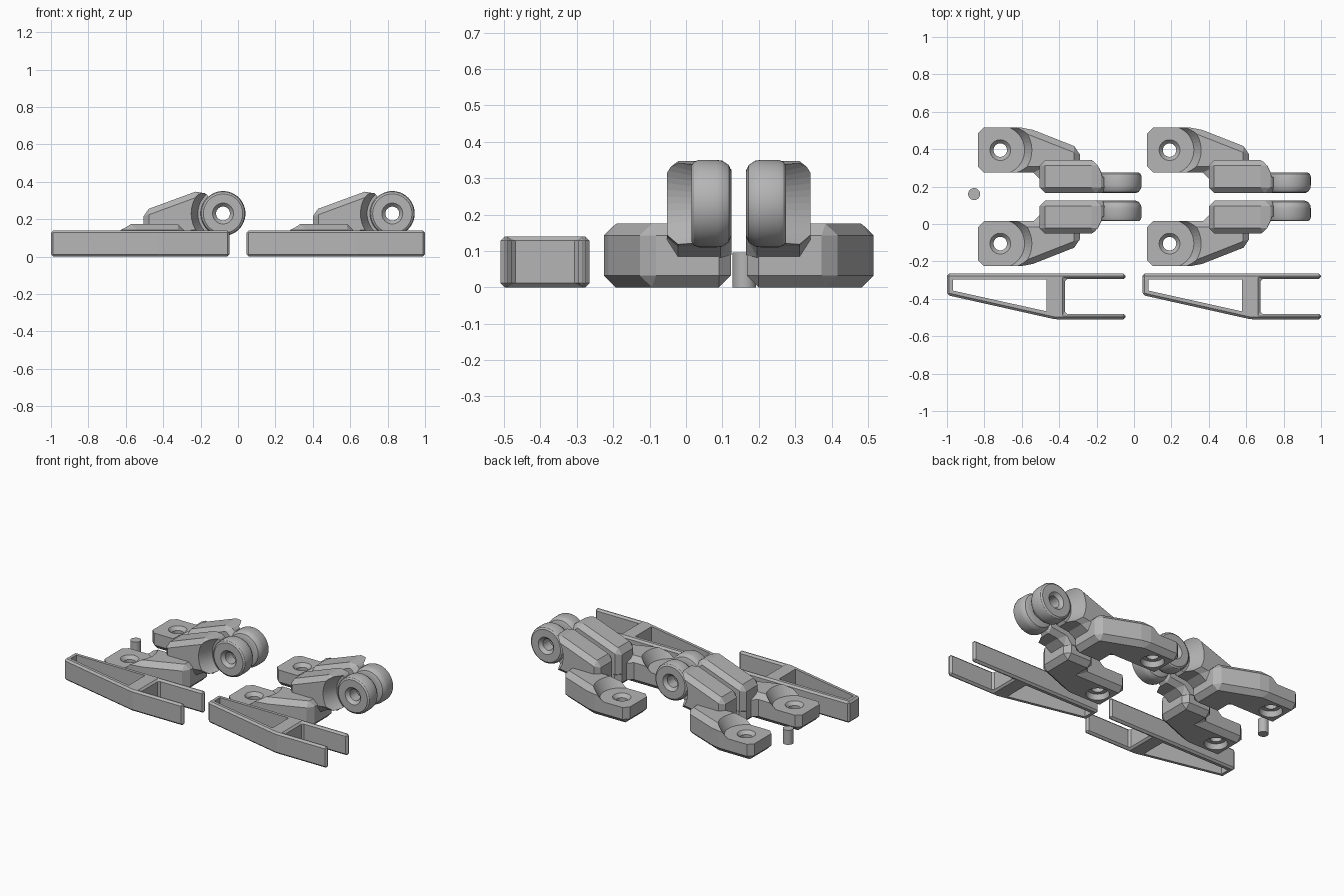
import bpy, bmesh, math
from mathutils import Matrix, Vector

if "Cube" in bpy.data.objects:
    bpy.data.objects.remove(bpy.data.objects["Cube"])

grey = bpy.data.materials.new("plain grey")
grey.use_nodes = True
grey.diffuse_color = (0.46, 0.46, 0.46, 1)
grey.node_tree.nodes["Principled BSDF"].inputs["Base Color"].default_value = (0.46, 0.46, 0.46, 1)


def finish(bm, name):
    bmesh.ops.recalc_face_normals(bm, faces=bm.faces)
    mesh = bpy.data.meshes.new(name)
    bm.to_mesh(mesh)
    bm.free()
    mesh.materials.append(grey)
    obj = bpy.data.objects.new(name, mesh)
    bpy.context.collection.objects.link(obj)
    return obj


def select(obj):
    bpy.ops.object.select_all(action='DESELECT')
    obj.select_set(True)
    bpy.context.view_layer.objects.active = obj


def smooth(obj):
    select(obj)
    bpy.ops.object.shade_smooth_by_angle(angle=math.radians(30))


def prism(name, outline, low, high, axis, bevel):
    """Extrude a 2D outline along z or y and chamfer every edge."""
    place = (lambda a, b, c: (a, b, c)) if axis == 'z' else (lambda a, b, c: (a, c, b))
    bm = bmesh.new()
    face = bm.faces.new([bm.verts.new(place(a, b, low)) for a, b in outline])
    out = bmesh.ops.extrude_face_region(bm, geom=[face])
    move = Vector(place(0, 0, high - low))
    bmesh.ops.translate(bm, vec=move, verts=[v for v in out['geom'] if isinstance(v, bmesh.types.BMVert)])
    bmesh.ops.recalc_face_normals(bm, faces=bm.faces)
    if bevel:
        bmesh.ops.bevel(bm, geom=bm.edges[:], offset=bevel, segments=1, profile=0.5, affect='EDGES', clamp_overlap=True)
    return finish(bm, name)


def cone(name, start, end, r1, r2, sides=40):
    """Cylinder or cone between two points."""
    start, end = Vector(start), Vector(end)
    d = end - start
    mat = Matrix.Translation((start + end) / 2) @ d.to_track_quat('Z', 'Y').to_matrix().to_4x4()
    bm = bmesh.new()
    bmesh.ops.create_cone(bm, cap_ends=True, segments=sides, radius1=r1, radius2=r2, depth=d.length, matrix=mat)
    return finish(bm, name)


def cut(obj, cutter):
    mod = obj.modifiers.new("cut", 'BOOLEAN')
    mod.operation, mod.solver, mod.object = 'DIFFERENCE', 'EXACT', cutter
    select(obj)
    bpy.ops.object.modifier_apply(modifier=mod.name)
    bpy.data.objects.remove(cutter)


def lathe(name, profile, centre, sides=48):
    """Closed (radius, y) profile turned about a y axis through centre (x, z)."""
    bm = bmesh.new()
    rings = []
    for i in range(sides):
        a = math.tau * i / sides
        rings.append([bm.verts.new((centre[0] + r * math.cos(a), y, centre[1] + r * math.sin(a))) for r, y in profile])
    n = len(profile)
    for i in range(sides):
        p, q = rings[i], rings[(i + 1) % sides]
        for j in range(n):
            k = (j + 1) % n
            bm.faces.new((p[j], p[k], q[k], q[j]))
    obj = finish(bm, name)
    smooth(obj)
    return obj


def copy(obj, name, matrix):
    dup = bpy.data.objects.new(name, obj.data.copy())
    dup.data.transform(matrix)
    if matrix.determinant() < 0:
        dup.data.flip_normals()
    bpy.context.collection.objects.link(dup)
    return dup


# Bracket base: chamfered foot with a lowered, drilled screw pad
hx, hy = -0.715, 0.395
base = prism("back_base", [(-0.835, 0.275), (-0.505, 0.275), (-0.505, 0.167), (-0.29, 0.167),
                           (-0.29, 0.405), (-0.57, 0.515), (-0.835, 0.515)], 0, 0.175, 'z', 0.032)
bm = bmesh.new()
for dx in (0, -0.3):
    for z, r in ((0.11, 0.13), (0.21, 0.19)):
        bmesh.ops.create_circle(bm, segments=48, radius=r, matrix=Matrix.Translation((hx + dx, hy, z)))
bmesh.ops.convex_hull(bm, input=bm.verts[:])
cut(base, finish(bm, "pad_cutter"))
cut(base, cone("hole_cutter", (hx, hy, -0.1), (hx, hy, 0.3), 0.036, 0.036))
cut(base, cone("sink_cutter", (hx, hy, 0.085), (hx, hy, 0.115), 0.033, 0.06))
cut(base, cone("recess_cutter", (hx, hy, -0.01), (hx, hy, 0.035), 0.072, 0.062))

# Arm: sloping block hollowed around the eye
ex, ez = -0.08, 0.23
arm = prism("back_arm", [(-0.505, 0.06), (-0.505, 0.245), (-0.2, 0.357), (-0.14, 0.31),
                         (-0.14, 0.125), (-0.27, 0.108), (-0.31, 0.06)], 0.165, 0.342, 'y', 0.03)
cut(arm, cone("arm_cutter", (ex, 0.25, ez), (ex, 0.38, ez), 0.135, 0.185, 56))

# Eye: rounded ring with a countersunk hole
eye = lathe("back_eye", [(0.037, 0.185), (0.056, 0.165), (0.088, 0.165), (0.106, 0.172), (0.118, 0.19),
                         (0.12, 0.205), (0.12, 0.255), (0.115, 0.268), (0.105, 0.275),
                         (0.056, 0.275), (0.037, 0.255)], (ex, ez))

# Mirror to the front bracket, then repeat the pair to the left
flip = Matrix.Translation((0, 0.29, 0)) @ Matrix.Scale(-1, 4, (0, 1, 0))
shift = Matrix.Translation((0.905, 0, 0))
for part in (base, arm, eye):
    kind = part.name.split("_")[1]
    copy(part, "front_" + kind, flip)
    copy(part, "left_back_" + kind, shift)
    copy(part, "left_front_" + kind, shift @ flip)

# Lever: tapered frame with an open fork
lever = prism("right_lever", [(-1, -0.265), (-0.045, -0.265), (-0.045, -0.295), (-0.37, -0.295), (-0.37, -0.48),
                              (-0.045, -0.48), (-0.045, -0.51), (-0.42, -0.51), (-1, -0.38)],
              0, 0.14, 'z', 0.012)
cut(lever, prism("window_cutter", [(-0.968, -0.297), (-0.468, -0.297), (-0.468, -0.467), (-0.968, -0.356)],
                 -0.1, 0.3, 'z', 0))
cut(lever, cone("pin_hole_cutter", (-0.49, -0.385, 0.07), (-0.41, -0.385, 0.07), 0.016, 0.016, 16))
copy(lever, "left_lever", Matrix.Translation((1.045, 0, 0)))

# Loose pin
smooth(cone("pin", (-0.855, 0.16, 0), (-0.855, 0.16, 0.095), 0.032, 0.032, 32))
